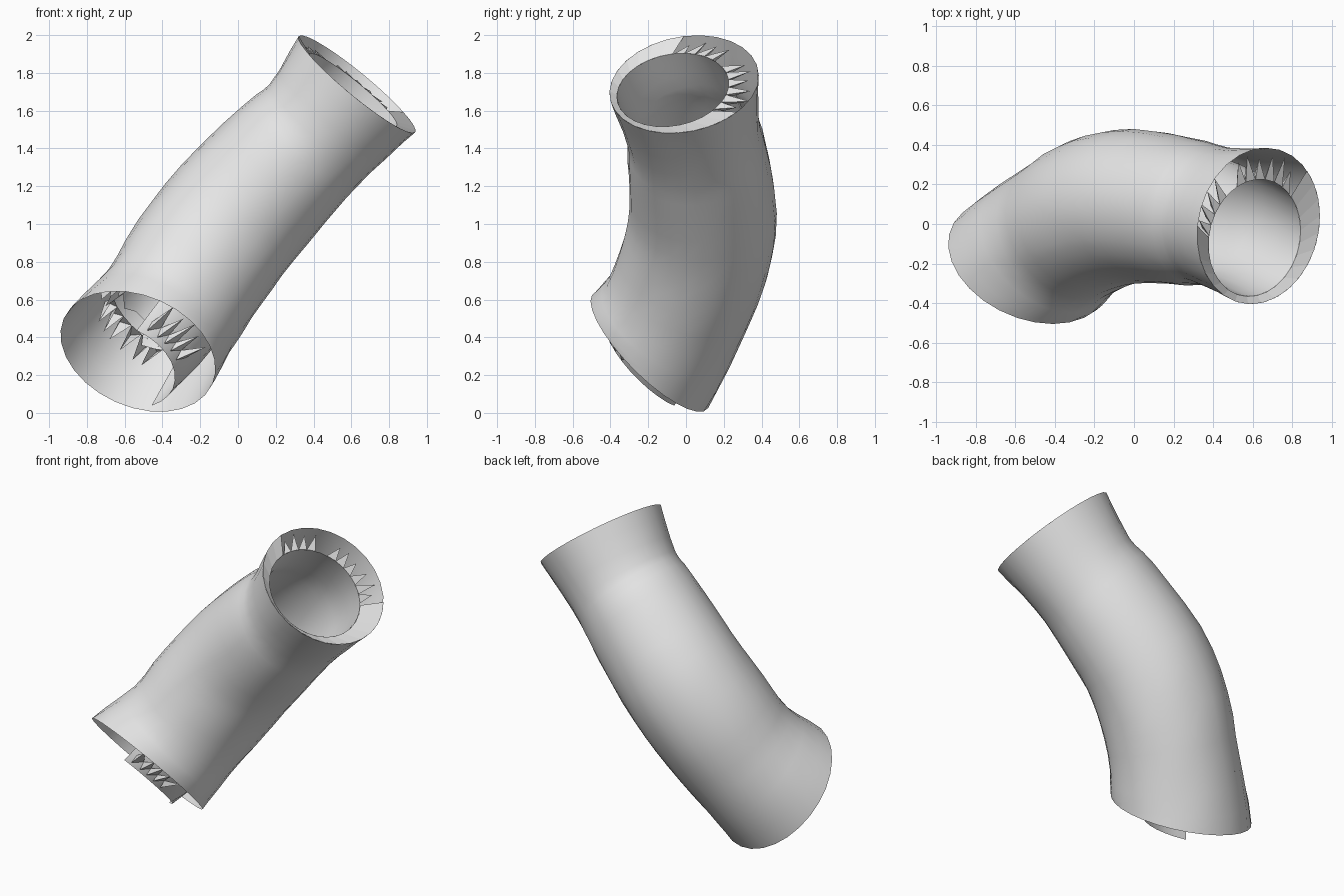
import bpy, bmesh, math, random
from mathutils import Vector

if "Cube" in bpy.data.objects:
    bpy.data.objects.remove(bpy.data.objects["Cube"])

random.seed(4)
SIDES = 28

grey = bpy.data.materials.new("plain_grey")
grey.diffuse_color = (0.8, 0.8, 0.8, 1)
grey.use_nodes = True
grey.node_tree.nodes["Principled BSDF"].inputs["Base Color"].default_value = grey.diffuse_color

# Stations along each tube: centre x, y, z and radius
OUTER = [(-0.53, -0.19, 0.325, 0.43), (-0.365, -0.06, 0.54, 0.39),
         (-0.20, 0.045, 0.80, 0.395), (0.00, 0.09, 1.06, 0.39),
         (0.28, 0.06, 1.36, 0.37), (0.43, 0.035, 1.50, 0.355),
         (0.63, -0.01, 1.74, 0.40)]
INNER = [(-0.62, -0.20, 0.25, 0.30), (-0.37, -0.06, 0.54, 0.31),
         (-0.20, 0.045, 0.80, 0.32), (0.00, 0.08, 1.06, 0.32),
         (0.28, 0.05, 1.36, 0.31), (0.43, 0.02, 1.50, 0.30),
         (0.61, -0.07, 1.71, 0.30)]
END_NORMALS = (Vector((0.30, 0.68, 0.67)).normalized(),
               Vector((0.62, -0.15, 0.75)).normalized())


def catmull(rows, t):
    """Smooth centre and radius at t in 0..1."""
    f = min(max(t, 0), 1) * (len(rows) - 1)
    i = min(int(f), len(rows) - 2)
    f -= i
    p = [Vector(rows[min(max(k, 0), len(rows) - 1)]) for k in range(i - 1, i + 3)]
    return 0.5 * (2 * p[1] + (p[2] - p[0]) * f
                  + (2 * p[0] - 5 * p[1] + 4 * p[2] - p[3]) * f ** 2
                  + (3 * p[1] - p[0] - 3 * p[2] + p[3]) * f ** 3)


def normal(rows, t):
    """Ring direction, blended into the slanted cuts at both ends."""
    n = (catmull(rows, t + 0.05).xyz - catmull(rows, t - 0.05).xyz).normalized()
    low, high = max(0, 1 - t * 6), max(0, 1 - (1 - t) * 6)
    n = n.lerp(END_NORMALS[0], low).lerp(END_NORMALS[1], high)
    return n.normalized()


def point(rows, t, deg, scale=1.0):
    """Point on a tube; 0 degrees is the back, 90 the upper left."""
    c, n = catmull(rows, t), normal(rows, t)
    u = (Vector((0, 1, 0)) - n * n.y).normalized()
    v = n.cross(u)
    a = math.radians(deg)
    return c.xyz + (u * math.cos(a) + v * math.sin(a)) * c.w * scale


def make(name, verts, faces, smooth=True):
    mesh = bpy.data.meshes.new(name)
    mesh.from_pydata(verts, [], faces)
    mesh.materials.append(grey)
    obj = bpy.data.objects.new(name, mesh)
    bpy.context.collection.objects.link(obj)
    for o in bpy.context.selected_objects:
        o.select_set(False)
    obj.select_set(True)
    bpy.context.view_layer.objects.active = obj
    if smooth:
        bpy.ops.object.shade_smooth_by_angle(angle=math.radians(40))
    return obj


def tube(name, rows, rings, start):
    """Open sheet whose lower edge starts at start[k] for each column."""
    verts, faces = [], []
    for j in range(rings + 1):
        for k in range(SIDES):
            t = start[k] + (1 - start[k]) * j / rings
            bump = 1 + random.uniform(-0.006, 0.006) * (0 < j < rings)
            verts.append(point(rows, t, 360 * k / SIDES, bump))
    for j in range(rings):
        for k in range(SIDES):
            m = (k + 1) % SIDES
            faces.append((j * SIDES + k, j * SIDES + m,
                          (j + 1) * SIDES + m, (j + 1) * SIDES + k))
    return make(name, verts, faces)


def torn(deg):
    return deg < 178 or deg > 318


# Outer wall
tube("outer_wall", OUTER, 18, [0] * SIDES)

# Inner wall: full tongue on the right, ragged and shorter elsewhere
edge = [0.14 + random.uniform(-0.025, 0.025) if torn(360 * k / SIDES) else 0
        for k in range(SIDES)]
tube("inner_wall", INNER, 18, edge)

# Upper rim cap joining both walls on the front and sides
verts, faces = [], []
steps = 18
for k in range(steps + 1):
    d = 90 + 225 * k / steps
    verts += [point(INNER, 1, d), point(OUTER, 1, d)]
    if k:
        faces.append((2 * k - 2, 2 * k, 2 * k + 1, 2 * k - 1))
make("rim_cap", verts, faces, smooth=False)


def flaps(name, first, last, count, t_in, t_out):
    """Ragged zigzag of triangles between the two walls."""
    vs, fs = [], []
    w = (last - first) / count
    for k in range(count):
        d = first + w * k
        mid = d + w * random.uniform(0.3, 0.7)
        tip = point(INNER, t_in, mid).lerp(point(OUTER, t_out, mid),
                                           random.uniform(0.6, 1.0))
        low = point(INNER, t_in - 0.04, mid, 1.04)
        n = len(vs)
        vs += [point(INNER, t_in, d), point(INNER, t_in, d + w), tip, low]
        fs += [(n, n + 1, n + 2), (n, n + 2, n + 3), (n + 1, n + 3, n + 2)]
    make(name, vs, fs, smooth=False)


# Torn membrane scraps at the upper and lower openings
flaps("upper_scraps_back", -42, 30, 6, 1.0, 0.97)
flaps("upper_scraps_left", 45, 88, 4, 1.0, 0.97)
flaps("lower_scraps_front", 180, 235, 5, 0.06, 0.05)
flaps("lower_scraps_back", -20, 60, 6, 0.14, 0.14)
flaps("lower_scraps_left", 100, 135, 3, 0.13, 0.10)
